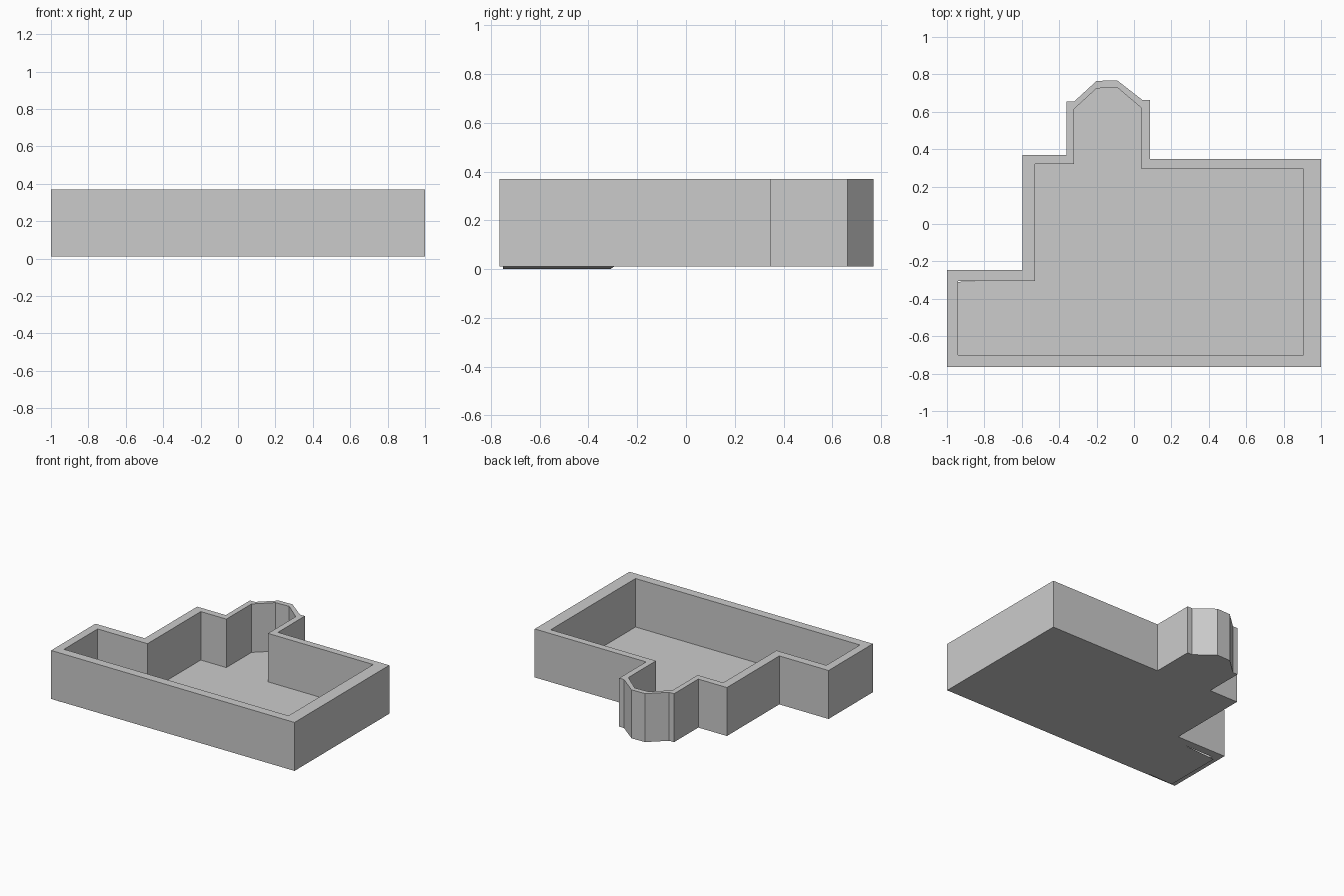
import bpy, bmesh

if "Cube" in bpy.data.objects:
    bpy.data.objects.remove(bpy.data.objects["Cube"])

BOTTOM, TOP = 0.01, 0.37

# Plan outlines, counter-clockwise from the front left corner
OUTER = [(-1, -.765), (1, -.765), (1, .347), (.085, .347), (.085, .663),
         (.045, .663), (-.09, .768), (-.2, .765), (-.32, .655), (-.36, .655),
         (-.36, .37), (-.595, .37), (-.595, -.245), (-1, -.245)]
INNER = [(-.94, -.70), (.905, -.70), (.905, .295), (.04, .295), (.04, .62),
         (-.09, .73), (-.2, .725), (-.32, .615), (-.32, .32), (-.53, .32),
         (-.53, -.305), (-.94, -.305)]
FLOOR = [(-.56, -.75), (.95, -.75), (.95, .32), (.06, .32), (.06, .64),
         (-.09, .75), (-.2, .745), (-.34, .635), (-.34, .345), (-.56, .345),
         (-.56, -.295)]


def finish(bm, name):
    mesh = bpy.data.meshes.new(name)
    bm.to_mesh(mesh)
    bm.free()
    obj = bpy.data.objects.new(name, mesh)
    bpy.context.collection.objects.link(obj)
    return obj


def loop_edges(bm, points, z):
    verts = [bm.verts.new((x, y, z)) for x, y in points]
    return [bm.edges.new((a, b)) for a, b in zip(verts, verts[1:] + verts[:1])]


# Walls: ring between the two outlines, extruded to full height
bm = bmesh.new()
edges = loop_edges(bm, OUTER, BOTTOM) + loop_edges(bm, INNER, BOTTOM)
bmesh.ops.triangle_fill(bm, edges=edges, use_beauty=True)
ring = bmesh.ops.extrude_face_region(bm, geom=bm.faces[:], use_keep_orig=True)
top_verts = [g for g in ring["geom"] if isinstance(g, bmesh.types.BMVert)]
bmesh.ops.translate(bm, verts=top_verts, vec=(0, 0, TOP - BOTTOM))
bmesh.ops.recalc_face_normals(bm, faces=bm.faces)
finish(bm, "walls")

# Floor: thin sheet tucked under the walls, dipping slightly at the left wing
bm = bmesh.new()
main = [bm.verts.new((x, y, BOTTOM)) for x, y in FLOOR]
bm.faces.new(main)
wing = [bm.verts.new((x, y, 0)) for x, y in ((-.96, -.75), (-.96, -.31))]
bm.faces.new((wing[0], main[0], main[-1], wing[1]))
finish(bm, "floor")
